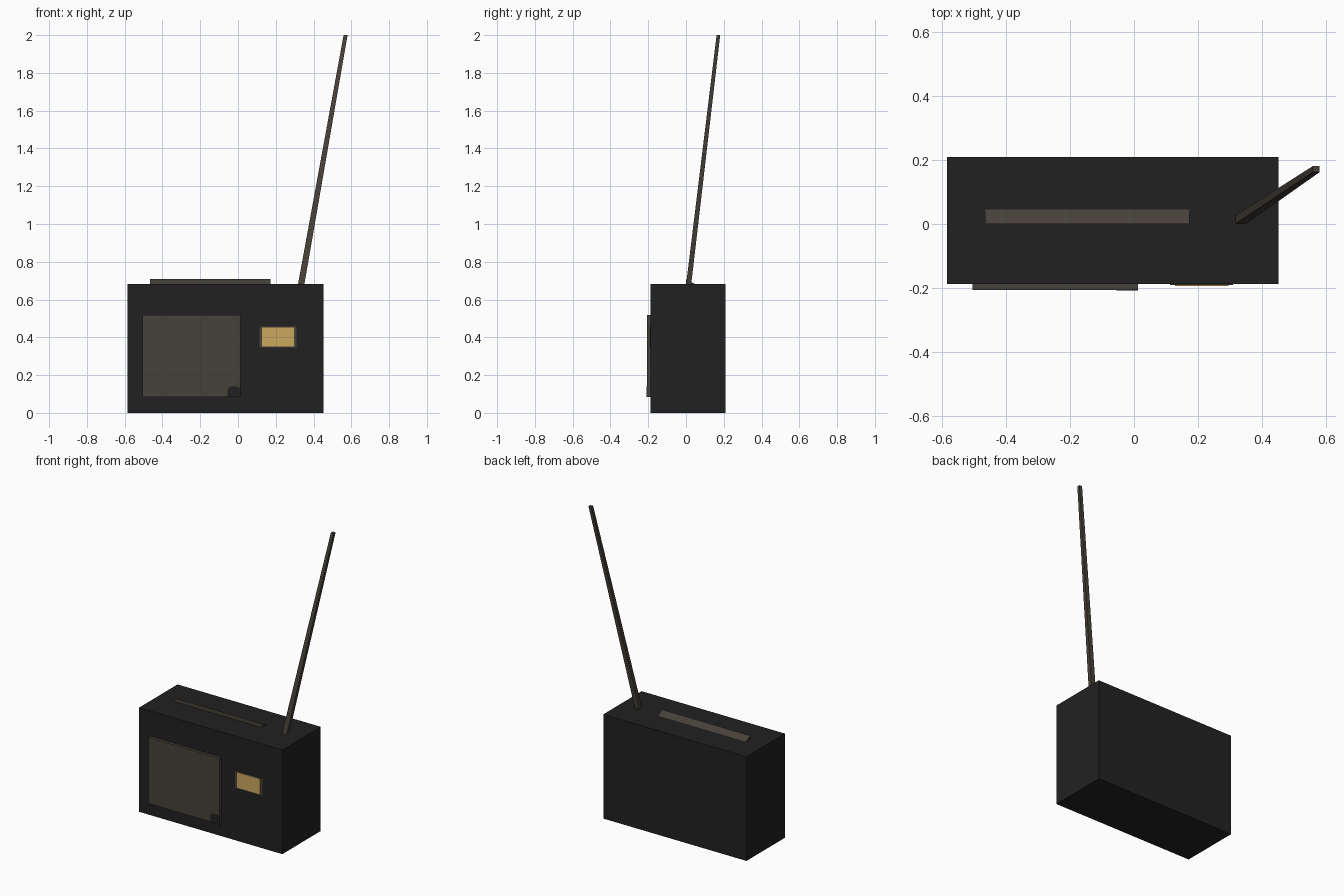
import bpy
from mathutils import Vector

if "Cube" in bpy.data.objects:
    bpy.data.objects.remove(bpy.data.objects["Cube"])


def material(name, rgb):
    m = bpy.data.materials.new(name)
    m.diffuse_color = (*rgb, 1)
    m.use_nodes = True
    m.node_tree.nodes["Principled BSDF"].inputs["Base Color"].default_value = m.diffuse_color
    return m


black = material("matte black", (0.0155, 0.0155, 0.0155))
brown = material("dark warm grey", (0.062, 0.052, 0.042))
gold = material("amber gold", (0.60, 0.39, 0.11))


def loft(name, lower, upper, mat):
    """Solid between two matching outlines."""
    n = len(lower)
    faces = [tuple(reversed(range(n))), tuple(range(n, 2 * n))]
    faces += [(i, (i + 1) % n, n + (i + 1) % n, n + i) for i in range(n)]
    mesh = bpy.data.meshes.new(name)
    mesh.from_pydata([Vector(p) for p in lower + upper], [], faces)
    mesh.materials.append(mat)
    obj = bpy.data.objects.new(name, mesh)
    bpy.context.collection.objects.link(obj)
    return obj


def rect(x0, x1, y0, y1, z):
    return [(x0, y0, z), (x1, y0, z), (x1, y1, z), (x0, y1, z)]


def box(name, x0, x1, y0, y1, z0, z1, mat):
    return loft(name, rect(x0, x1, y0, y1, z0), rect(x0, x1, y0, y1, z1), mat)


FRONT = -0.187

# Case and raised speaker panel
box("case", -0.585, 0.452, FRONT, 0.21, 0, 0.682, black)
box("speaker_panel", -0.505, 0.012, -0.206, FRONT + 0.01, 0.083, 0.517, brown)

# Dark tab with clipped top corners at the panel's lower right
tab = [(-0.055, 0.083), (0.012, 0.083), (0.012, 0.128),
       (0.002, 0.14), (-0.042, 0.14), (-0.055, 0.125)]
loft("panel_tab", [(x, -0.208, z) for x, z in reversed(tab)],
     [(x, -0.204, z) for x, z in reversed(tab)], black)

# Tuning display: thin frame and amber window
box("display_frame", 0.113, 0.31, FRONT - 0.003, FRONT + 0.005, 0.345, 0.457, brown)
box("display_window", 0.128, 0.296, FRONT - 0.006, FRONT + 0.005, 0.351, 0.452, gold)

# Wedge-shaped handle strip sloping down towards the back
wedge = [(0.0, 0.678), (0.045, 0.678), (0.045, 0.683), (0.002, 0.708), (0.0, 0.708)]
loft("top_handle", [(-0.465, y, z) for y, z in wedge],
     [(0.173, y, z) for y, z in wedge], brown)

# Tapered square antenna leaning right and back
loft("antenna", rect(0.312, 0.346, -0.003, 0.024, 0.65),
     rect(0.559, 0.58, 0.162, 0.181, 2.0), brown)
